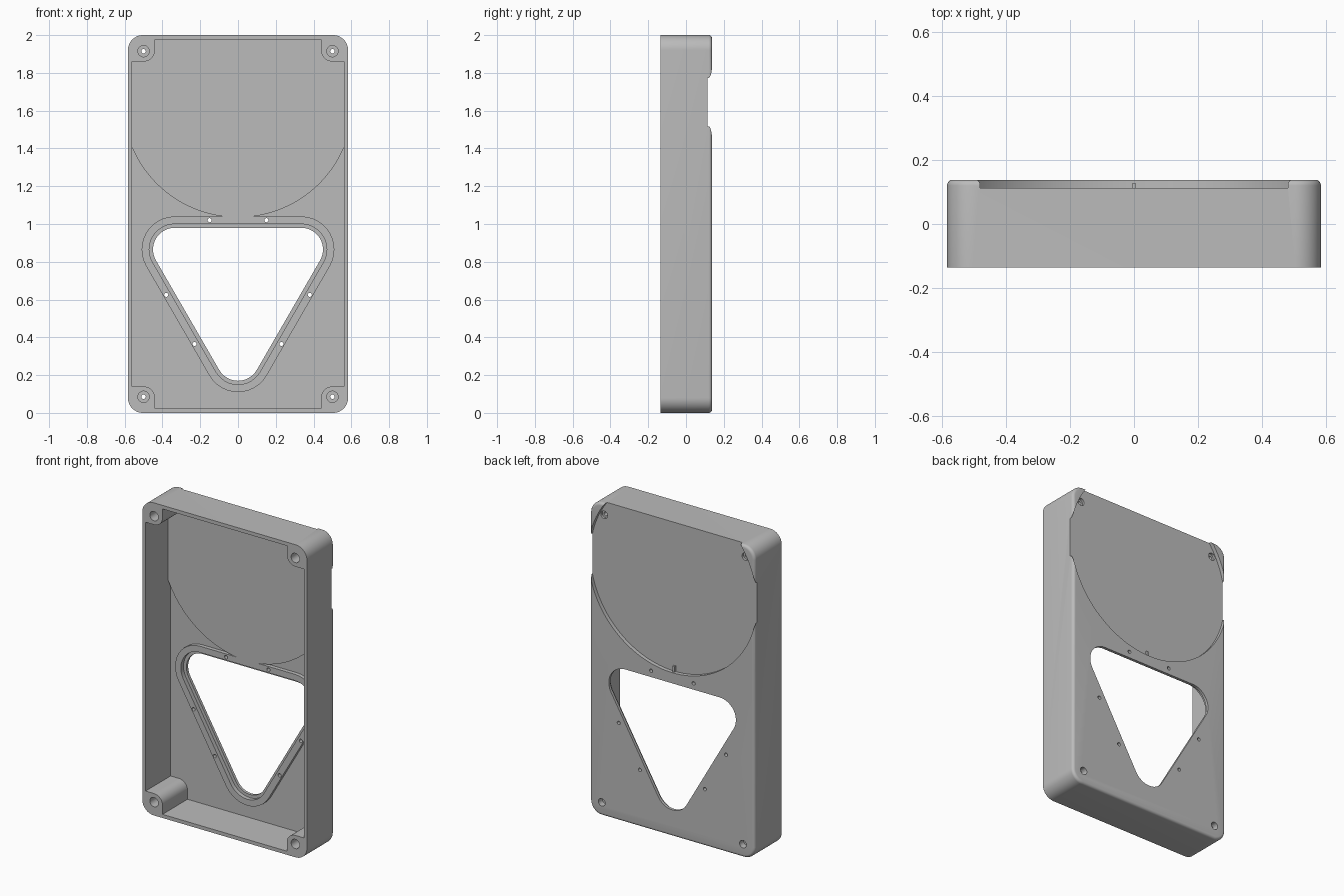
import bpy, bmesh, math

old = bpy.data.objects.get("Cube")
if old:
    bpy.data.objects.remove(old, do_unlink=True)

grey = bpy.data.materials.new("plain grey")
grey.use_nodes = True
grey.diffuse_color = (0.5, 0.5, 0.5, 1)
grey.node_tree.nodes["Principled BSDF"].inputs["Base Color"].default_value = (0.5, 0.5, 0.5, 1)

FRONT, BACK = -0.135, 0.138
FLOOR, PAD, RECESS = 0.118, 0.093, 0.113
DIAL_Z = 1.645


def arc(cx, cz, r, a0, a1, n=12):
    angles = [math.radians(a0 + (a1 - a0) * i / n) for i in range(n + 1)]
    return [(cx + r * math.cos(a), cz + r * math.sin(a)) for a in angles]


def circle(cx, cz, r, n=32):
    return arc(cx, cz, r, 0, 360, n)[:-1]


def prism(name, outline, y0, y1, bevel=0.0):
    """Extrude an (x, z) outline along y, optionally rounding the rear edge."""
    bm = bmesh.new()
    rear = bm.faces.new([bm.verts.new((x, y1, z)) for x, z in outline])
    front = bmesh.ops.extrude_face_region(bm, geom=[rear], use_keep_orig=True)
    for v in [g for g in front["geom"] if isinstance(g, bmesh.types.BMVert)]:
        v.co.y = y0
    bmesh.ops.recalc_face_normals(bm, faces=bm.faces)
    if bevel:
        edges = [e for e in bm.edges if all(abs(v.co.y - y1) < 1e-5 for v in e.verts)]
        bmesh.ops.bevel(bm, geom=edges, offset=bevel, segments=5, profile=0.5, affect='EDGES')
    mesh = bpy.data.meshes.new(name)
    bm.to_mesh(mesh)
    bm.free()
    obj = bpy.data.objects.new(name, mesh)
    bpy.context.collection.objects.link(obj)
    mesh.materials.append(grey)
    return obj


def combine(target, tool, operation):
    mod = target.modifiers.new(operation.lower(), 'BOOLEAN')
    mod.operation, mod.solver, mod.object = operation, 'EXACT', tool
    bpy.context.view_layer.objects.active = target
    bpy.ops.object.modifier_apply(modifier=mod.name)
    bpy.data.objects.remove(tool, do_unlink=True)


def cut(target, outline, y0, y1):
    combine(target, prism("cutter", outline, y0, y1), 'DIFFERENCE')


def triangle(r):
    """Rounded triangle pointing down."""
    return (arc(0.335, 0.865, r, 90, -30) + arc(0, 0.285, r, -30, -150)
            + arc(-0.335, 0.865, r, -150, -270))


# Outer shell with rounded corners and soft rear edge
corners = [(1, 1, 0), (-1, 1, 90), (-1, -1, 180), (1, -1, 270)]
outer = []
for sx, sz, a in corners:
    outer += arc(sx * 0.503, 1 + sz * 0.92, 0.08, a, a + 90)
case = prism("case_shell", outer, FRONT, BACK, 0.018)

# Cavity outline stepping around the four corner posts
inner = []
for sx, sz, a in corners:
    post = arc(sx * 0.5, 1 + sz * 0.92, 0.06, a + 270, a + 180)
    side, end = (sx * 0.56, 1 + sz * 0.86), (sx * 0.44, 1 + sz * 0.977)
    first, last = (side, end) if sx * sz > 0 else (end, side)
    inner += [first] + post + [last]
cut(case, inner, FRONT - 0.1, FLOOR)

# Inner backing behind the round recess, and the window collar
pad = [(max(-0.57, min(0.57, x)), min(1.987, z)) for x, z in circle(0, DIAL_Z, 0.61, 128)]
combine(case, prism("pad", pad, PAD, 0.125), 'UNION')
combine(case, prism("collar", triangle(0.175), PAD, 0.127), 'UNION')

# Round recess in the rear, window opening and its inner pocket
cut(case, circle(0, DIAL_Z, 0.597, 128), RECESS, BACK + 0.1)
cut(case, triangle(0.135), 0, FLOOR + 0.002)
cut(case, triangle(0.115), 0, BACK + 0.1)

# Screw holes around the window
for x, z in [(0.15, 1.02), (0.38, 0.625), (0.23, 0.365)]:
    for s in (-1, 1):
        cut(case, circle(s * x, z, 0.011, 16), 0, BACK + 0.1)

# Corner post holes: wide front bore, narrow through hole, rear counterbore
for sx, sz, a in corners:
    x, z = sx * 0.5, 1 + sz * 0.915
    cut(case, circle(x, z, 0.03), FRONT - 0.1, 0.05)
    cut(case, circle(x, z, 0.012, 16), 0, BACK + 0.1)
    cut(case, circle(x, z, 0.024), 0.098, BACK + 0.1)

# Small locating key at the bottom of the recess
prism("locating_key", [(-0.007, 1.04), (0.007, 1.04), (0.007, 1.085), (-0.007, 1.085)],
      RECESS - 0.002, 0.126)

bpy.ops.object.select_all(action='DESELECT')
case.select_set(True)
bpy.context.view_layer.objects.active = case
bpy.ops.object.shade_smooth_by_angle(angle=math.radians(30))
